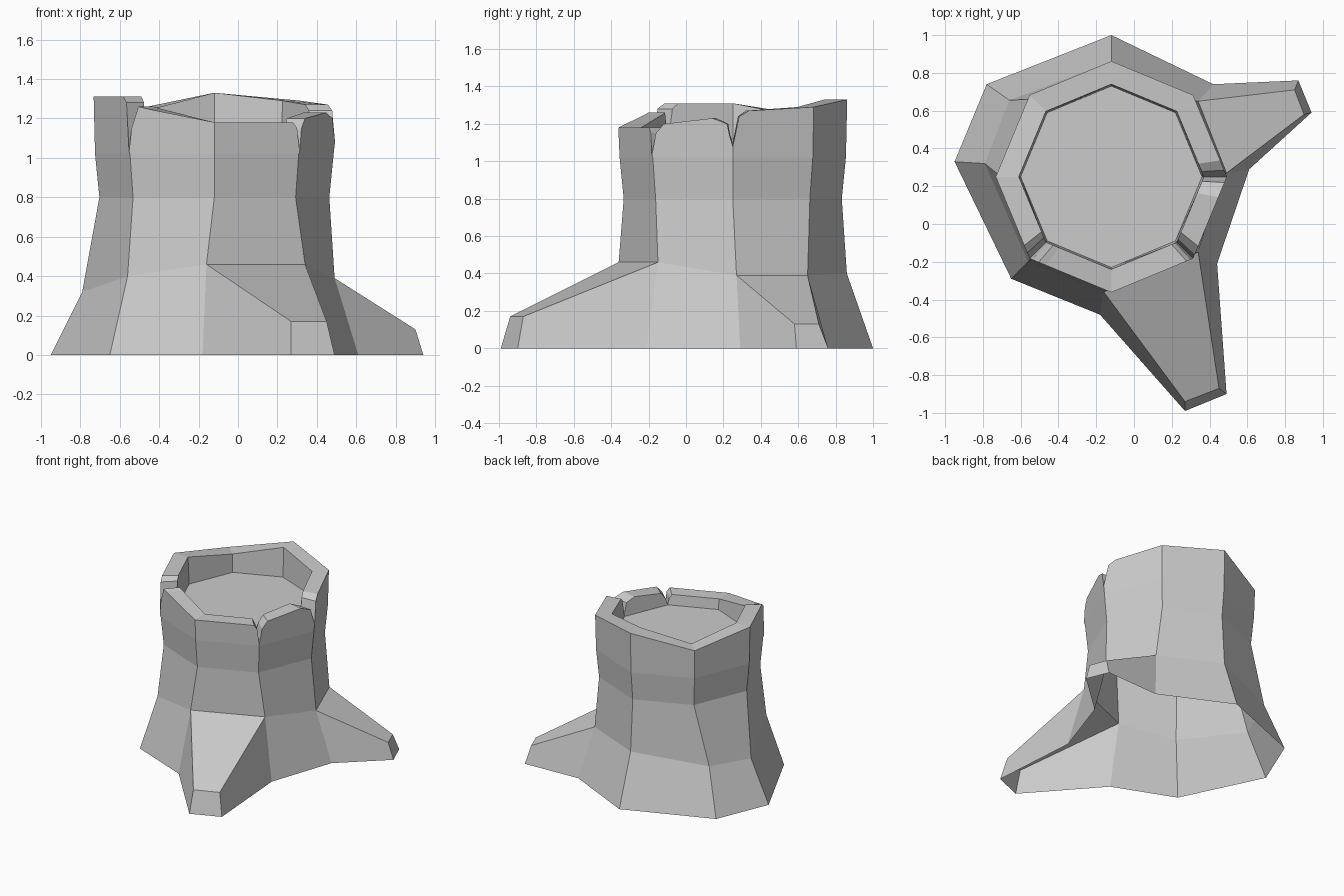
import bpy, bmesh, math
from mathutils import Vector

cube = bpy.data.objects.get("Cube")
if cube:
    bpy.data.objects.remove(cube)

bark = bpy.data.materials.new("pale_grey")
bark.use_nodes = True
grey = (0.6, 0.6, 0.6, 1)
bark.diffuse_color = grey
bark.node_tree.nodes["Principled BSDF"].inputs["Base Color"].default_value = grey

CENTRE = Vector((-0.12, 0.25, 0))
FLOOR = 1.10


def octagon(radius, z):
    """Eight corners, counter-clockwise from the back."""
    return [CENTRE + Vector((-math.sin(k * math.pi / 4) * radius,
                             math.cos(k * math.pi / 4) * radius, z)) for k in range(8)]


# Flared foot and the uneven ring above it: back, then round by the right side
foot = [Vector((x, y, 0)) for x, y in (
    (-.12, 1), (-.78, .74), (-.95, .33), (-.65, -.29),
    (-.18, -.48), (.44, -.21), (.61, .29), (.42, .74))]
flare = [Vector(p) for p in (
    (-.12, .86, .40), (-.66, .655, .35), (-.79, .32, .32), (-.56, -.20, .40),
    (-.16, -.36, .46), (.34, -.15, .46), (.49, .27, .39), (.34, .65, .39))]
waist = octagon(.583, .80)
neck = octagon(.605, 1.02)
rim_outer = octagon(.612, 0)
rim_inner = octagon(.49, 0)
floor = octagon(.48, FLOOR)

# Roots: tip corners (upper, lower) on each side, keyed by trunk side
roots = {
    4: (((.27, -.94, .17), (.27, -.99, 0)), ((.45, -.87, .17), (.49, -.90, 0))),
    6: (((.90, .58, .13), (.94, .59, 0)), ((.85, .71, .13), (.87, .76, 0))),
}

# Broken rim: (position along the side, height), dipping into notches at corners
rim = [
    [(0, 1.33), (1, 1.24)],
    [(0, 1.24), (1, 1.31)],
    [(0, 1.31), (.84, 1.31), (.93, 1.28), (1, 1.03)],
    [(0, 1.03), (.03, 1.15), (.11, 1.26), (.2, 1.25), (1, 1.18)],
    [(0, 1.18), (.92, 1.18), (.97, 1.15), (1, 1.03)],
    [(0, 1.03), (.05, 1.15), (.15, 1.2), (.75, 1.23), (.93, 1.2), (.96, 1.14), (1, 1.08)],
    [(0, 1.08), (.08, 1.24), (.2, 1.27), (1, 1.29)],
    [(0, 1.29), (1, 1.33)],
]

bm = bmesh.new()


def face(*points):
    bm.faces.new([bm.verts.new(p) for p in points])


def along(ring, i, t, z):
    p = ring[i].lerp(ring[(i + 1) % 8], t)
    p.z = z
    return p


for i in range(8):
    j = (i + 1) % 8
    # Foot panel, or a root growing from it
    if i in roots:
        (up_a, low_a), (up_b, low_b) = roots[i]
        face(foot[i], low_a, up_a, flare[i])
        face(low_a, low_b, up_b, up_a)
        face(low_b, foot[j], flare[j], up_b)
        face(up_a, up_b, flare[j], flare[i])
    else:
        face(foot[i], foot[j], flare[j], flare[i])

    # Trunk sides
    face(flare[i], flare[j], waist[j], waist[i])
    face(waist[i], waist[j], neck[j], neck[i])

    # Broken rim: outer wall, top edge and inner wall
    outer = [along(rim_outer, i, t, z) for t, z in rim[i]]
    inner = [along(rim_inner, i, t, max(z, FLOOR)) for t, z in rim[i]]
    face(neck[i], neck[j], *reversed(outer))
    for k in range(len(outer) - 1):
        face(outer[k], outer[k + 1], inner[k + 1], inner[k])
    face(floor[j], floor[i], *inner)

# Sunken cut surface
face(*floor)

bmesh.ops.remove_doubles(bm, verts=bm.verts, dist=0.0005)
mesh = bpy.data.meshes.new("tree_stump")
bm.to_mesh(mesh)
bm.free()
mesh.materials.append(bark)
stump = bpy.data.objects.new("tree_stump", mesh)
bpy.context.scene.collection.objects.link(stump)
